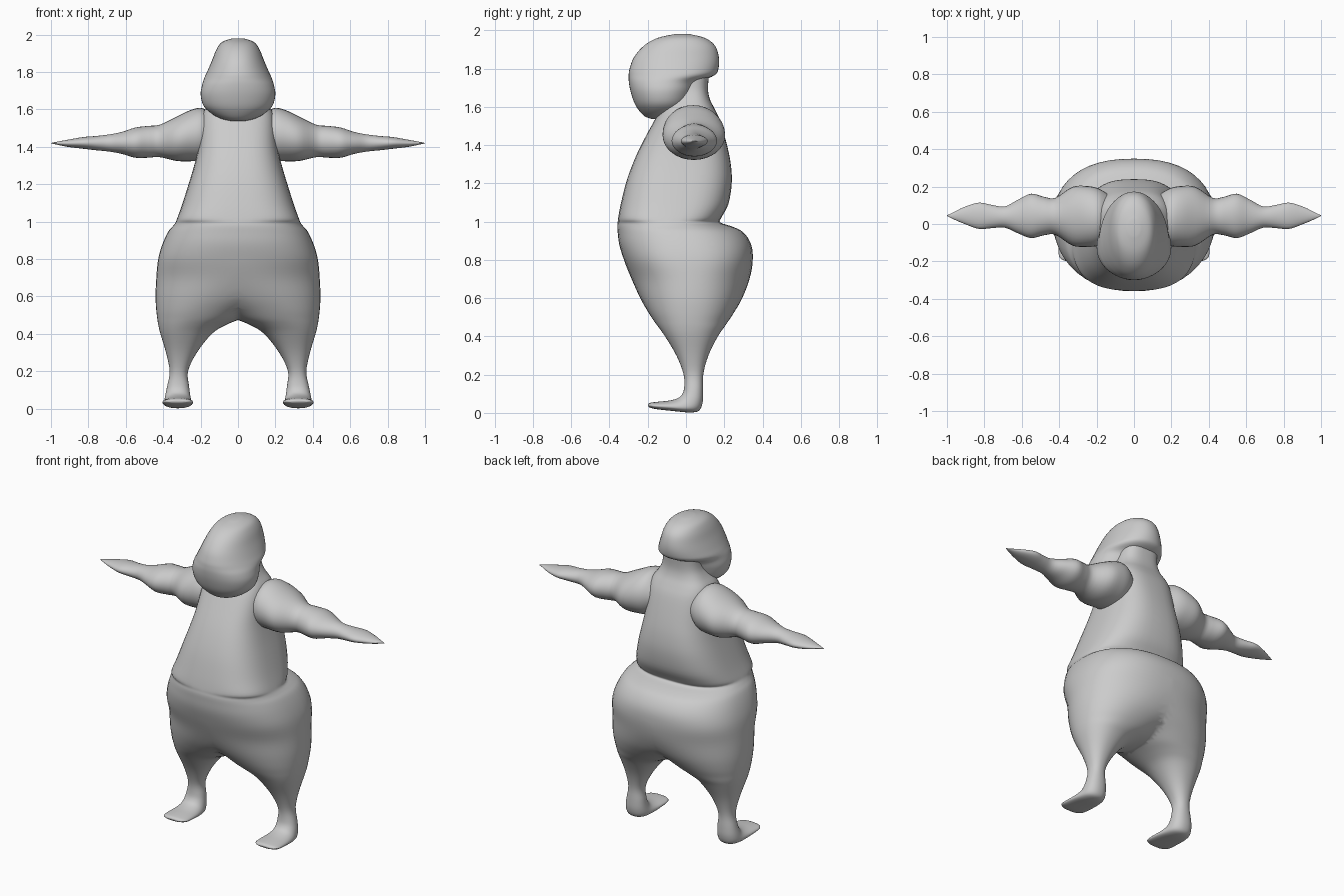
import bpy, bmesh, math

cube = bpy.data.objects.get("Cube")
if cube:
    bpy.data.objects.remove(cube, do_unlink=True)

clay = bpy.data.materials.new("plain_grey")
clay.use_nodes = True
clay.diffuse_color = (0.6, 0.6, 0.6, 1)
clay.node_tree.nodes["Principled BSDF"].inputs["Base Color"].default_value = (0.6, 0.6, 0.6, 1)


def lerp(a, b, s):
    """Blend from a to b as s runs from -1 to 1."""
    return a + (b - a) * (s + 1) / 2


def refine(rows, steps=4):
    """Smooth the key sections with a Catmull-Rom curve."""
    out = []
    for i in range(len(rows) - 1):
        before, after = rows[max(i - 1, 0)], rows[min(i + 2, len(rows) - 1)]
        for k in range(steps):
            t = k / steps
            section = []
            for a, b, c, d in zip(before, rows[i], rows[i + 1], after):
                slope_b, slope_c = (c - a) / 2, (d - b) / 2
                section.append(b + slope_b * t
                               + (3 * (c - b) - 2 * slope_b - slope_c) * t ** 2
                               + (2 * (b - c) + slope_b + slope_c) * t ** 3)
            out.append(section)
    return out + [rows[-1]]


def loft(name, rows, place, sides=48, half=False, mirror=False, relax=0):
    """Skin rounded sections; the last value in a row is its squareness."""
    bm = bmesh.new()
    rings = []
    for row in refine(rows):
        ring = []
        for i in range(sides):
            angle = math.tau * i / sides
            s, t = (math.copysign(abs(w) ** (2 / row[-1]), w)
                    for w in (math.cos(angle), math.sin(angle)))
            ring.append(bm.verts.new(place(row, s, t)))
        rings.append(ring)
    for low, high in zip(rings, rings[1:]):
        for i in range(sides):
            j = (i + 1) % sides
            bm.faces.new((low[i], low[j], high[j], high[i]))
    bm.faces.new(rings[0])
    bm.faces.new(rings[-1])
    bmesh.ops.recalc_face_normals(bm, faces=bm.faces)
    if half:
        bmesh.ops.bisect_plane(bm, geom=bm.verts[:] + bm.edges[:] + bm.faces[:],
                               dist=0.0001, plane_co=(0, 0, 0),
                               plane_no=(1, 0, 0), clear_inner=True)
    for face in bm.faces:
        face.smooth = True
    mesh = bpy.data.meshes.new(name)
    bm.to_mesh(mesh)
    bm.free()
    mesh.materials.append(clay)
    obj = bpy.data.objects.new(name, mesh)
    bpy.context.collection.objects.link(obj)
    if mirror:
        mod = obj.modifiers.new("mirror", "MIRROR")
        mod.merge_threshold = 0.002
    if relax:
        mod = obj.modifiers.new("relax", "SMOOTH")
        mod.factor = 0.5
        mod.iterations = relax
    return obj


def upright(row, s, t):
    """Section spanning inner x to outer x, and a front to a back point."""
    inner, outer, front_y, front_z, back_y, back_z, _ = row
    return lerp(inner, outer, s), lerp(front_y, back_y, t), lerp(front_z, back_z, t)


def sideways(row, s, t):
    """Section across the x axis."""
    x, y0, y1, z0, z1, _ = row
    return x, lerp(y0, y1, s), lerp(z0, z1, t)


def level(half_width, front, back, z, square):
    return (-half_width, half_width, front, z, back, z, square)


# Neck, torso and the shelf of the hips: half width, front, back, height
torso = [level(*r, 2.8) for r in (
    (.12, -.1, .125, 1.8), (.125, -.1, .115, 1.7), (.15, -.11, .125, 1.64),
    (.185, -.13, .15, 1.59), (.2, -.165, .178, 1.53), (.212, -.235, .215, 1.4),
    (.235, -.28, .235, 1.3), (.265, -.315, .24, 1.2), (.3, -.342, .222, 1.09),
    (.325, -.355, .185, 1.02))]
hips = [level(*r, 2.4) for r in (
    (.335, -.358, .18, .995), (.35, -.36, .24, .975), (.375, -.358, .3, .945),
    (.405, -.35, .342, .88), (.428, -.325, .35, .8))]

# Legs: inner x, outer x, front, back, height
legs = [(a, b, f, z, k, z, 2.2) for a, b, f, k, z in (
    (-.4, .438, -.285, .333, .7), (-.25, .442, -.24, .295, .6),
    (-.1, .438, -.2, .255, .53), (-.01, .432, -.168, .222, .48),
    (.07, .426, -.142, .198, .445), (.14, .415, -.11, .167, .4),
    (.22, .385, -.05, .117, .3), (.268, .365, -.012, .09, .2))]

# Feet: sections turn from the ankle toward the toes
feet = [r + (2.2,) for r in (
    (.262, .378, -.01, .13, .09, .12), (.256, .388, -.022, .095, .088, .06),
    (.25, .394, -.045, .076, .07, .012), (.244, .4, -.09, .064, .02, .002),
    (.24, .404, -.15, .058, -.07, .01), (.246, .4, -.19, .052, -.16, .02),
    (.28, .365, -.2, .042, -.195, .03))]
loft("body", torso + hips + legs + feet, upright, half=True, mirror=True, relax=3)

# Head: broad jaw narrowing to a crown that overhangs at the back
head = [level(*r, 2.1) for r in (
    (.03, -.18, -.11, 1.537), (.09, -.215, -.05, 1.55), (.145, -.245, -.01, 1.58),
    (.185, -.27, .02, 1.62), (.2, -.29, .045, 1.68), (.192, -.299, .075, 1.73),
    (.182, -.3, .15, 1.765), (.166, -.295, .17, 1.8), (.14, -.272, .172, 1.86),
    (.116, -.22, .152, 1.92), (.086, -.15, .1, 1.96), (.03, -.06, .02, 1.98))]
loft("head", head, upright, relax=1)

# Arms: shoulder, elbow and hand swellings ending in a point
arm = [r + (2,) for r in (
    (.14, -.08, .16, 1.37, 1.57), (.19, -.115, .19, 1.33, 1.607),
    (.25, -.122, .203, 1.323, 1.598), (.33, -.115, .198, 1.325, 1.56),
    (.42, -.058, .14, 1.345, 1.518), (.48, -.06, .145, 1.342, 1.512),
    (.55, -.075, .162, 1.342, 1.503), (.62, -.05, .13, 1.362, 1.48),
    (.69, -.02, .094, 1.375, 1.466), (.76, -.022, .102, 1.382, 1.458),
    (.83, -.026, .114, 1.39, 1.452), (.91, .002, .09, 1.4, 1.438),
    (.97, .028, .06, 1.412, 1.427), (1, .043, .047, 1.418, 1.421))]
loft("arms", arm, sideways, sides=32, mirror=True)
